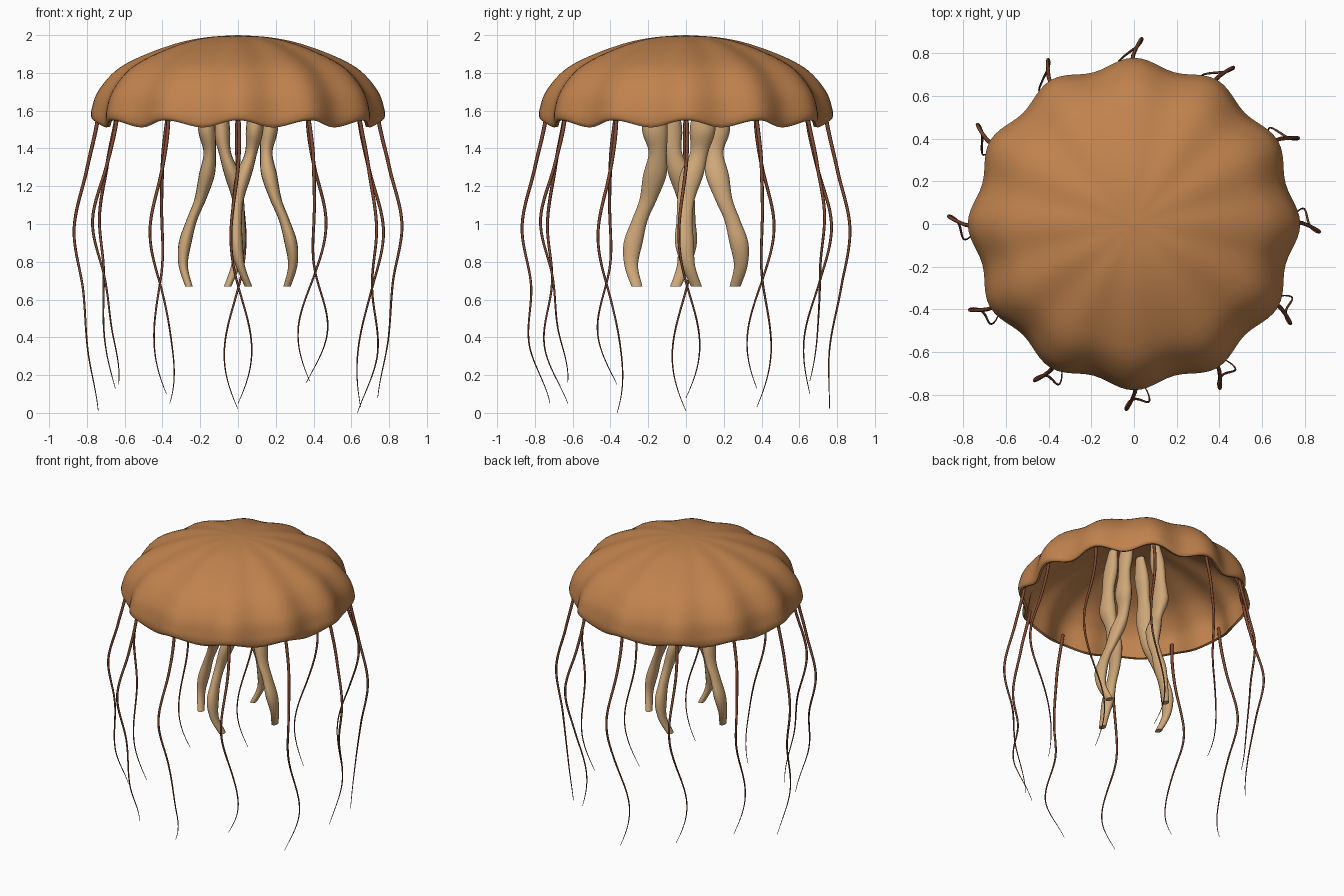
import bpy, bmesh, math
from math import sin, cos, pi

if "Cube" in bpy.data.objects:
    bpy.data.objects.remove(bpy.data.objects["Cube"])


def material(name, rgb):
    m = bpy.data.materials.new(name)
    m.diffuse_color = (*rgb, 1)
    m.use_nodes = True
    m.node_tree.nodes["Principled BSDF"].inputs["Base Color"].default_value = m.diffuse_color
    return m


AMBER = material("amber_bell", (0.53, 0.225, 0.075))
CREAM = material("cream_arms", (0.62, 0.39, 0.19))
RUST = material("rust_tentacles", (0.22, 0.065, 0.03))


def spline(pts, t):
    """Smooth interpolation through equally spaced rows, t in 0..1."""
    n = len(pts) - 1
    i = min(int(t * n), n - 1)
    u = t * n - i
    a, b, c, d = (pts[max(0, min(n, i + k))] for k in (-1, 0, 1, 2))
    return [0.5 * (2 * q + (r - p) * u + (2 * p - 5 * q + 4 * r - s) * u * u
                   + (3 * q - p - 3 * r + s) * u ** 3)
            for p, q, r, s in zip(a, b, c, d)]


def loft(name, rings, mat):
    """Skin a list of equal-sized rings and close both ends."""
    bm = bmesh.new()
    vs = [[bm.verts.new(p) for p in ring] for ring in rings]
    n = len(vs[0])
    for a, b in zip(vs, vs[1:]):
        for i in range(n):
            j = (i + 1) % n
            bm.faces.new((a[i], a[j], b[j], b[i]))
    bm.faces.new(vs[0])
    bm.faces.new(vs[-1][::-1])
    bmesh.ops.recalc_face_normals(bm, faces=bm.faces)
    me = bpy.data.meshes.new(name)
    bm.to_mesh(me)
    bm.free()
    me.materials.append(mat)
    ob = bpy.data.objects.new(name, me)
    bpy.context.collection.objects.link(ob)
    bpy.context.view_layer.objects.active = ob
    ob.select_set(True)
    bpy.ops.object.shade_smooth_by_angle(angle=math.radians(50))
    ob.select_set(False)


def ellipse(x, y, z, rx, ry, n):
    return [(x + rx * cos(2 * pi * i / n), y + ry * sin(2 * pi * i / n), z)
            for i in range(n)]


# Bell: fluted shell, outer skin down to the scalloped rim and back up inside
OUTER = [(0.004, 2.0), (0.17, 1.988), (0.33, 1.955), (0.52, 1.885),
         (0.65, 1.81), (0.742, 1.70), (0.775, 1.60), (0.777, 1.55), (0.765, 1.53)]
INNER = [(0.748, 1.533), (0.742, 1.57), (0.715, 1.68), (0.625, 1.785),
         (0.50, 1.858), (0.32, 1.928), (0.17, 1.96), (0.004, 1.972)]
profile = ([spline(OUTER, i / 40) for i in range(41)]
           + [spline(INNER, i / 32) for i in range(33)])
bell = []
for r, z in profile:
    rim = max(0, min(1, (1.75 - z) / 0.22)) ** 2
    ring = []
    for i in range(144):
        a = 2 * pi * i / 144
        wave = cos(12 * a)
        rr = r * (1 - 0.028 * (1 - wave))
        ring.append((rr * cos(a), rr * sin(a), z + 0.019 * wave * rim))
    bell.append(ring)
loft("bell", bell, AMBER)

# Oral arms: radial, sideways, height, half width
ARM = [(0.12, 0.08, 1.95, 0.035), (0.14, 0.085, 1.80, 0.058),
       (0.16, 0.09, 1.65, 0.05), (0.165, 0.088, 1.50, 0.068),
       (0.15, 0.07, 1.38, 0.048), (0.165, 0.03, 1.26, 0.062),
       (0.20, 0.0, 1.13, 0.046), (0.245, -0.008, 1.02, 0.042),
       (0.28, -0.008, 0.90, 0.05), (0.29, 0.012, 0.78, 0.036),
       (0.26, 0.055, 0.67, 0.029)]
for k in range(4):
    c, s = (1, 0, -1, 0)[k], (0, 1, 0, -1)[k]
    rings = []
    for i in range(61):
        rad, tan, z, w = spline(ARM, i / 60)
        rings.append(ellipse(rad * c - tan * s, rad * s + tan * c, z, w * 0.68, w, 16))
    loft(f"oral_arm_{k + 1}", rings, CREAM)

# Tentacles: thin tapering strands that sway sideways, one under each lobe
TIPS = (0.08, 0.03, 0.17, 0.02, 0.10, 0.13, 0.01, 0.15, 0.05, 0.05, 0.16, 0.0)
for k, tip in enumerate(TIPS):
    a = k * pi / 6
    radial = [(0.735,), (0.80,), (0.868,), (0.82,),
              (0.795 - 0.035 * sin(a),), (0.74 + 0.02 * sin(a),)]
    rings = []
    for i in range(61):
        t = i / 60
        r = spline(radial, t)[0]
        side = 0.09 * t * cos(2.5 * pi * t)
        w = 0.0095 * (1 - t) ** 0.8 + 0.0015
        rings.append(ellipse(r * cos(a) - side * sin(a), r * sin(a) + side * cos(a),
                             1.61 + (tip - 1.61) * t, w, w, 8))
    loft(f"tentacle_{k + 1}", rings, RUST)
